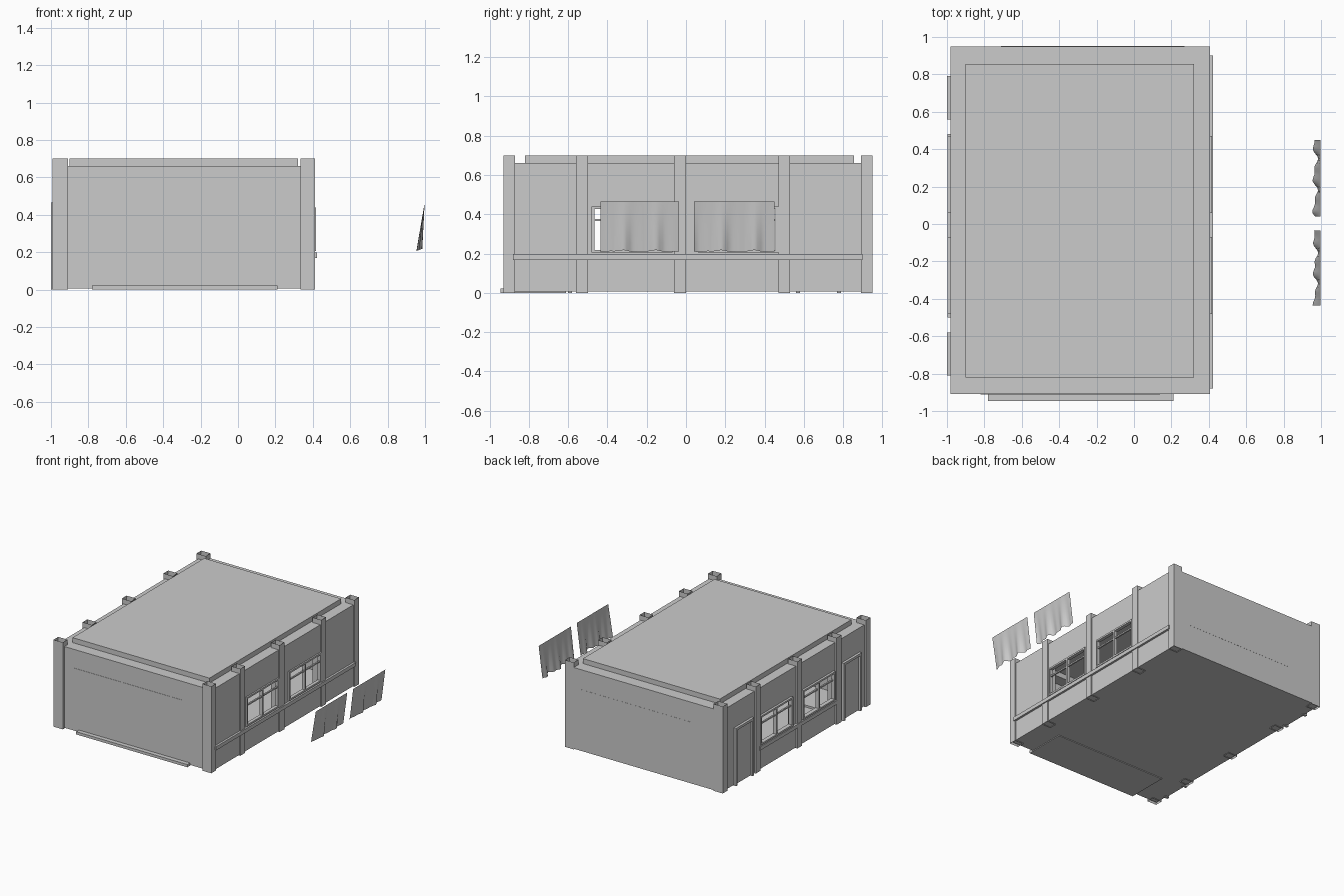
import bpy, bmesh, math

if "Cube" in bpy.data.objects:
    bpy.data.objects.remove(bpy.data.objects["Cube"])

X0, X1, Y0, Y1 = -0.98, 0.405, -0.91, 0.95    # wall planes
ZF, ZC, ZT = 0.006, 0.66, 0.70                # floor, ceiling edge, raised ceiling


def finish(bm, name):
    bmesh.ops.remove_doubles(bm, verts=bm.verts, dist=1e-5)
    me = bpy.data.meshes.new(name)
    bm.to_mesh(me)
    bm.free()
    ob = bpy.data.objects.new(name, me)
    bpy.context.collection.objects.link(ob)
    return ob


def quad(bm, *pts):
    bm.faces.new([bm.verts.new(p) for p in pts])


def add_box(bm, x0, x1, y0, y1, z0, z1, open_ends=False):
    r = bmesh.ops.create_cube(bm, size=1)
    for v in r["verts"]:
        v.co = (x0 if v.co.x < 0 else x1, y0 if v.co.y < 0 else y1, z0 if v.co.z < 0 else z1)
    if open_ends:
        faces = {f for v in r["verts"] for f in v.link_faces}
        ends = [f for f in faces if max(v.co.z for v in f.verts) - min(v.co.z for v in f.verts) < 1e-6]
        bmesh.ops.delete(bm, geom=ends, context="FACES_ONLY")


def box(name, *dims, open_ends=False):
    bm = bmesh.new()
    add_box(bm, *dims, open_ends=open_ends)
    return finish(bm, name)


def side_wall(name, x, holes, flip):
    """Thin wall in the yz plane with rectangular openings (y0, y1, z0, z1)."""
    ys = sorted({Y0, Y1, *[h[0] for h in holes], *[h[1] for h in holes]})
    zs = sorted({ZF, ZC, *[h[2] for h in holes], *[h[3] for h in holes]})
    bm = bmesh.new()
    for a, b in zip(ys, ys[1:]):
        for c, d in zip(zs, zs[1:]):
            m, n = (a + b) / 2, (c + d) / 2
            if any(h[0] < m < h[1] and h[2] < n < h[3] for h in holes):
                continue
            p = [(x, a, c), (x, b, c), (x, b, d), (x, a, d)]
            quad(bm, *(p[::-1] if flip else p))
    finish(bm, name)


windows = [(-0.48, -0.07, 0.205, 0.44), (0.06, 0.47, 0.205, 0.44)]
doors = [(-0.80, -0.59, ZF, 0.45), (0.57, 0.78, ZF, 0.45)]

# Shell: floor, end walls, side walls
bm = bmesh.new()
quad(bm, (X0, Y0, ZF), (X0, Y1, ZF), (X1, Y1, ZF), (X1, Y0, ZF))
finish(bm, "floor")
for name, y in (("front_wall", Y0), ("back_wall", Y1)):
    bm = bmesh.new()
    p = [(X0, y, ZF), (X1, y, ZF), (X1, y, ZC), (X0, y, ZC)]
    quad(bm, *(p if y < 0 else p[::-1]))
    finish(bm, name)
side_wall("right_wall", X1, windows, False)
side_wall("left_wall", X0, windows + doors, True)

# Ceiling: flat border stepping up to a raised centre
outer = [(X0, Y0), (X1, Y0), (X1, Y1), (X0, Y1)]
inner = [(-0.90, -0.82), (0.32, -0.82), (0.32, 0.855), (-0.90, 0.855)]
bm = bmesh.new()
for i in range(4):
    j = (i + 1) % 4
    quad(bm, (*outer[i], ZC), (*outer[j], ZC), (*inner[j], ZC), (*inner[i], ZC))
    quad(bm, (*inner[i], ZC), (*inner[j], ZC), (*inner[j], ZT), (*inner[i], ZT))
quad(bm, *[(*p, ZT) for p in inner])
finish(bm, "ceiling")

# Pillars straddling both side walls, open at the ends
for side, a, b in (("left", -0.993, -0.91), ("right", 0.335, 0.413)):
    for i, y in enumerate((-0.90, -0.53, -0.03, 0.50, 0.92)):
        box(f"{side}_pillar_{i}", a, b, y - 0.03, y + 0.03, 0, ZT, open_ends=True)


def window(name, x, w):
    """Frame with a centre mullion and a transom bar."""
    y0, y1, z0, z1 = w
    t, a, b = 0.014, x - 0.015, x + 0.012
    if x < 0:
        a, b = x - 0.018, x + 0.015
    bm = bmesh.new()
    m = (y0 + y1) / 2
    add_box(bm, a, b, y0, y1, z0, z0 + t)
    add_box(bm, a, b, y0, y1, z1 - t, z1)
    for y in (y0, m - t / 2, y1 - t):
        add_box(bm, a, b, y, y + t, z0 + t, z1 - t)
    for p, q in ((y0 + t, m - t / 2), (m + t / 2, y1 - t)):
        add_box(bm, x - 0.006, x + 0.006, p, q, 0.365, 0.376)
    finish(bm, name)


for i, w in enumerate(windows):
    window(f"right_window_{i}", X1, w)
    window(f"left_window_{i}", X0, w)

# Sill rails
box("right_rail", 0.388, 0.422, -0.88, 0.90, 0.168, 0.198)
box("left_rail", -0.998, -0.962, -0.50, 0.48, 0.168, 0.198)

# Doors with frames
for i, (y0, y1, z0, z1) in enumerate(doors):
    bm = bmesh.new()
    for y in (y0 - 0.01, y1 - 0.01):
        add_box(bm, -1.0, -0.962, y, y + 0.02, 0, z1)
    add_box(bm, -1.0, -0.962, y0 - 0.01, y1 + 0.01, z1 - 0.005, z1 + 0.015)
    finish(bm, f"door_frame_{i}")
    box(f"door_panel_{i}", -0.986, -0.974, y0, y1, z0, z1)

# Platform and wall boards on the end walls
box("platform", -0.78, 0.21, -0.945, -0.61, 0, 0.022)
box("front_board", -0.82, 0.14, -0.912, -0.897, 0.19, 0.51)
box("back_board", -0.71, 0.27, 0.937, 0.951, 0.23, 0.50)


def curtain(name, y0, y1, amp, phase):
    """Hanging sheet, straight at the top with folds spreading below."""
    cols, rows = 24, 6
    bm = bmesh.new()
    grid = []
    for r in range(rows + 1):
        t = r / rows
        row = []
        for c in range(cols + 1):
            u = c / cols
            fold = 0.5 + 0.3 * math.sin(15 * u + phase) + 0.2 * math.sin(31 * u + 2 * phase)
            z = 0.465 - t * (0.247 + 0.012 * fold)
            row.append(bm.verts.new((0.998 - t * (0.012 + amp * fold), y0 + (y1 - y0) * u, z)))
        grid.append(row)
    for r in range(rows):
        for c in range(cols):
            f = bm.faces.new((grid[r][c], grid[r + 1][c], grid[r + 1][c + 1], grid[r][c + 1]))
            f.smooth = True
    finish(bm, name)


curtain("curtain_front", -0.435, -0.035, 0.034, 0.8)
curtain("curtain_back", 0.04, 0.45, 0.036, 0.0)
